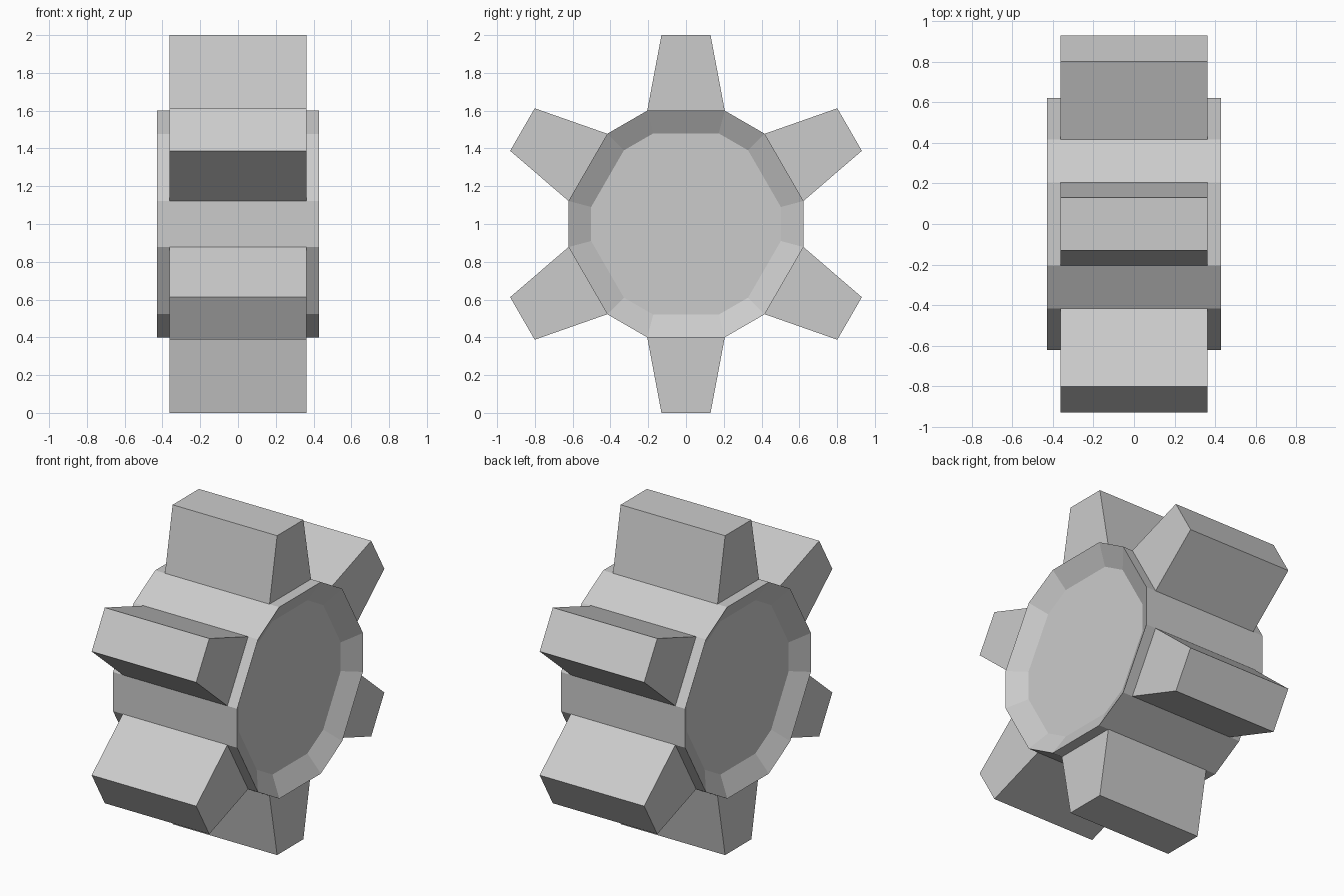
import bpy, bmesh
from math import sin, cos, radians
from mathutils import Matrix, Vector

cube = bpy.data.objects.get("Cube")
if cube:
    bpy.data.objects.remove(cube, do_unlink=True)

grey = bpy.data.materials.new("plain grey")
grey.use_nodes = True
colour = (0.6, 0.6, 0.6, 1)
grey.diffuse_color = colour
grey.node_tree.nodes["Principled BSDF"].inputs["Base Color"].default_value = colour

TEETH = 6
STEP = 360 / TEETH
TOOTH_HALF = 0.362
HUB_HALF = 0.43
CENTRE = Vector((0, 0, 1))


def prism(bm, outline, half):
    """Extrude a (y, z) outline along x, from -half to half."""
    base = bm.faces.new([bm.verts.new((-half, y, z)) for y, z in outline])
    new = bmesh.ops.extrude_face_region(bm, geom=[base])["geom"]
    moved = [v for v in new if isinstance(v, bmesh.types.BMVert)]
    bmesh.ops.translate(bm, verts=moved, vec=(2 * half, 0, 0))
    bmesh.ops.recalc_face_normals(bm, faces=bm.faces)


def finish(bm, name):
    mesh = bpy.data.meshes.new(name)
    bm.to_mesh(mesh)
    bm.free()
    mesh.materials.append(grey)
    obj = bpy.data.objects.new(name, mesh)
    obj.location = CENTRE
    bpy.context.collection.objects.link(obj)
    return obj


# Hub: twelve sides, long under each tooth and short between teeth
bm = bmesh.new()
angles = [radians(k * STEP + side * 18.9) for k in range(TEETH) for side in (-1, 1)]
prism(bm, [(0.634 * sin(a), 0.634 * cos(a)) for a in angles], HUB_HALF)

# Shallow recess with a rim on both end caps
caps = [f for f in bm.faces if abs(f.normal.x) > 0.9]
bmesh.ops.inset_individual(bm, faces=caps, thickness=0.12, use_even_offset=True)
for cap in caps:
    shift = -0.07 if cap.calc_center_median().x > 0 else 0.07
    bmesh.ops.translate(bm, verts=cap.verts, vec=(shift, 0, 0))
finish(bm, "hub")

# Tapered teeth, rooted just inside the hub
for k in range(TEETH):
    bm = bmesh.new()
    prism(bm, [(-0.209, 0.58), (0.209, 0.58), (0.13, 1), (-0.13, 1)], TOOTH_HALF)
    bm.transform(Matrix.Rotation(radians(k * STEP), 4, "X"))
    finish(bm, f"tooth_{k + 1}")
